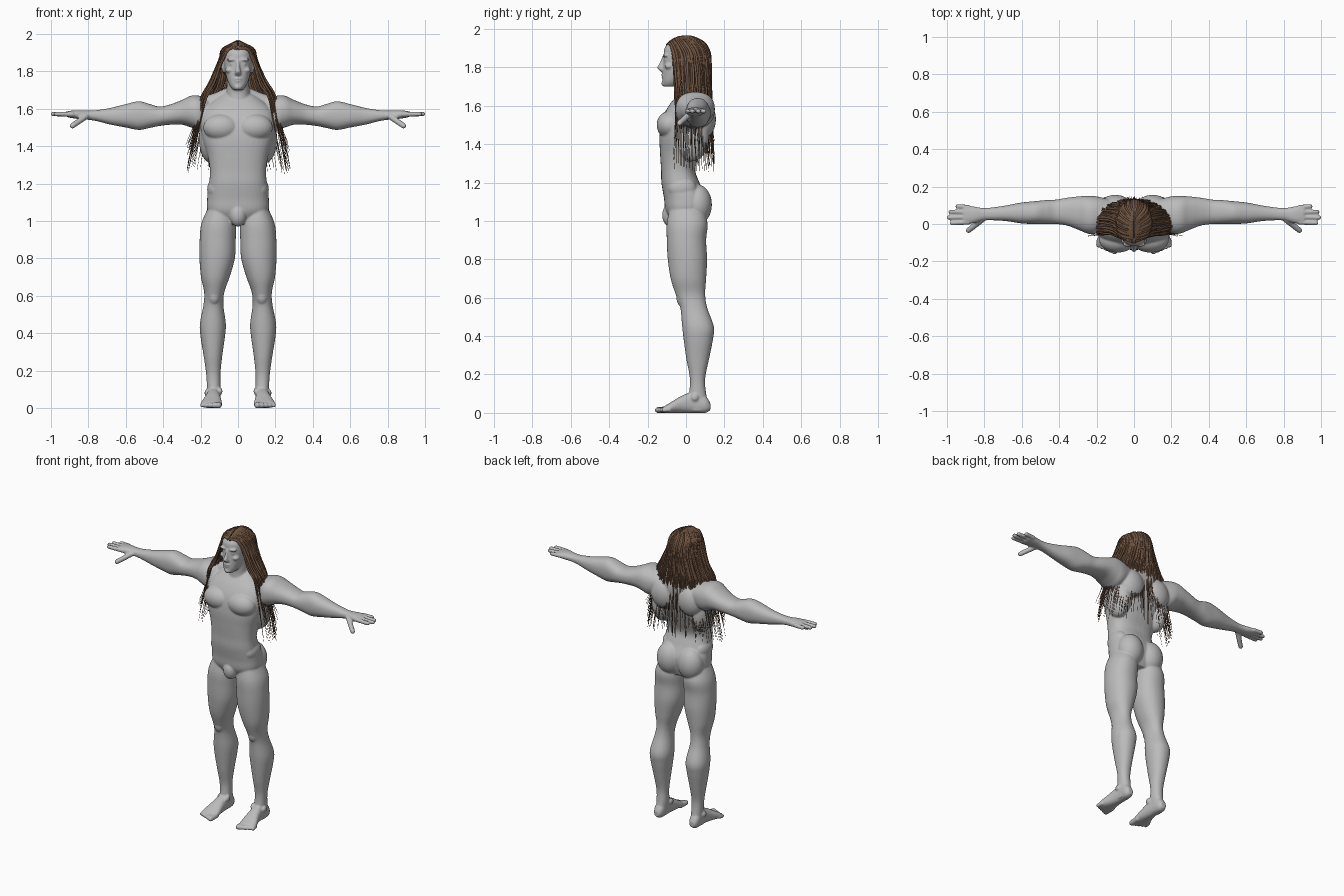
import bpy
import bmesh
import math
import random
from mathutils import Vector, Matrix

random.seed(4)
if "Cube" in bpy.data.objects:
    bpy.data.objects.remove(bpy.data.objects["Cube"])


def material(name, color):
    mat = bpy.data.materials.new(name)
    mat.use_nodes = True
    mat.diffuse_color = (*color, 1)
    mat.node_tree.nodes["Principled BSDF"].inputs["Base Color"].default_value = (*color, 1)
    return mat


def make_object(name, bm, mat):
    bmesh.ops.recalc_face_normals(bm, faces=bm.faces)
    for face in bm.faces:
        face.smooth = True
    mesh = bpy.data.meshes.new(name)
    bm.to_mesh(mesh)
    bm.free()
    mesh.materials.append(mat)
    obj = bpy.data.objects.new(name, mesh)
    bpy.context.scene.collection.objects.link(obj)
    return obj


def smooth_rows(rows, steps):
    """Catmull-Rom interpolation of equally long rows of values."""
    last = len(rows) - 1
    result = []
    for i in range(last):
        a, b, c, d = (rows[min(max(i + k, 0), last)] for k in (-1, 0, 1, 2))
        for step in range(steps):
            t = step / steps
            result.append([q + t * ((r - p) / 2 + t * ((p - 2.5 * q + 2 * r - s / 2)
                           + t * (1.5 * (q - r) + (s - p) / 2)))
                           for p, q, r, s in zip(a, b, c, d)])
    result.append(list(rows[last]))
    return result


def skin_rings(bm, rings):
    loops = [[bm.verts.new(point) for point in ring] for ring in rings]
    count = len(loops[0])
    for low, high in zip(loops, loops[1:]):
        for i in range(count):
            j = (i + 1) % count
            bm.faces.new((low[i], low[j], high[j], high[i]))
    bm.faces.new(loops[0])
    bm.faces.new(loops[-1])


def loft(bm, axis, rows, side=1, power=2.3, count=36):
    """Rows hold: place on axis, then low and high of both cross directions."""
    rings = []
    for t, a0, a1, b0, b1 in smooth_rows(rows, 6):
        ring = []
        for i in range(count):
            angle = math.tau * i / count
            c, s = math.cos(angle), math.sin(angle)
            a = (a0 + a1) / 2 + (a1 - a0) / 2 * math.copysign(abs(c) ** (2 / power), c)
            b = (b0 + b1) / 2 + (b1 - b0) / 2 * math.copysign(abs(s) ** (2 / power), s)
            x, y, z = {"x": (t, a, b), "y": (a, t, b), "z": (a, b, t)}[axis]
            ring.append((x * side, y, z))
        rings.append(ring)
    skin_rings(bm, rings)


def centred(rows):
    return [(z, -half, half, front, back) for z, half, front, back in rows]


def blob(bm, centre, radii, side=1):
    x, y, z = centre
    place = Matrix.Translation((x * side, y, z)) @ Matrix.Diagonal((*radii, 1))
    bmesh.ops.create_uvsphere(bm, u_segments=28, v_segments=18, radius=1, matrix=place)


def tube(bm, points, radii, count=6):
    points = [Vector(p) for p in points]
    across = (points[1] - points[0]).orthogonal()
    rings = []
    for i, point in enumerate(points):
        along = (points[min(i + 1, len(points) - 1)] - points[max(i - 1, 0)]).normalized()
        across = (across - along * across.dot(along)).normalized()
        other = along.cross(across)
        angles = [math.tau * k / count for k in range(count)]
        rings.append([point + radii[i] * (across * math.cos(w) + other * math.sin(w))
                      for w in angles])
    skin_rings(bm, rings)


def finger(bm, start, end, radius, side):
    a, b = (Vector((p[0] * side, p[1], p[2])) for p in (start, end))
    along = (b - a).normalized() * radius
    tube(bm, (a, b - along, b - along / 3, b),
         (radius * 1.1, radius, radius * .8, radius * .3), 14)


skin = material("grey skin", (.5, .5, .5))
brown = material("brown hair", (.16, .088, .052))
dark = material("dark brown scalp", (.065, .036, .022))

# Torso, neck and head
body = bmesh.new()
loft(body, "z", centred([
    (.99, .1, -.07, .08), (1.05, .16, -.105, .1), (1.12, .165, -.115, .105),
    (1.2, .155, -.128, .07), (1.27, .15, -.13, .048), (1.35, .163, -.135, .075),
    (1.44, .19, -.138, .11), (1.53, .2, -.125, .13), (1.6, .18, -.09, .135),
    (1.66, .11, -.04, .12), (1.69, .06, -.01, .09)]), power=2.5)
loft(body, "z", centred([
    (1.6, .075, -.06, .11), (1.67, .064, -.052, .09), (1.73, .06, -.055, .075),
    (1.8, .06, -.06, .07)]))
loft(body, "z", centred([
    (1.7, .025, -.116, -.05), (1.725, .045, -.122, -.01), (1.77, .062, -.121, .04),
    (1.82, .073, -.118, .08), (1.86, .077, -.116, .09), (1.9, .073, -.112, .09),
    (1.93, .055, -.085, .07), (1.95, .025, -.04, .03)]))

# Face: nose, lips and chin
loft(body, "z", centred([
    (1.775, .01, -.128, -.1), (1.788, .018, -.142, -.1), (1.8, .015, -.15, -.1),
    (1.83, .009, -.134, -.1), (1.86, .009, -.122, -.1)]))
blob(body, (0, -.116, 1.761), (.024, .014, .006))
blob(body, (0, -.114, 1.748), (.021, .014, .007))
blob(body, (0, -.112, 1.716), (.022, .016, .016))
blob(body, (0, -.082, 1.03), (.045, .042, .06))

for side in (1, -1):
    # Brow, eye, cheek and ear
    blob(body, (.034, -.106, 1.862), (.028, .017, .008), side)
    blob(body, (.032, -.101, 1.84), (.014, .014, .008), side)
    blob(body, (.046, -.088, 1.806), (.022, .024, .016), side)
    blob(body, (.078, -.005, 1.825), (.01, .022, .034), side)

    # Chest, back, waist and seat muscles
    blob(body, (.088, -.085, 1.5), (.098, .068, .072), side)
    blob(body, (.1, .09, 1.53), (.09, .066, .1), side)
    blob(body, (.145, .03, 1.44), (.064, .09, .13), side)
    blob(body, (.12, -.02, 1.17), (.045, .075, .06), side)
    blob(body, (.078, .058, 1.085), (.085, .077, .105), side)
    tube(body, [(side * x, .05, z) for x, z in ((.01, 1.68), (.1, 1.645), (.21, 1.615))],
         (.05, .046, .04), 20)

    # Arm from shoulder to palm
    loft(body, "x", [
        (.13, 0, .13, 1.52, 1.64), (.2, -.05, .148, 1.485, 1.668),
        (.25, -.05, .15, 1.5, 1.67), (.3, -.03, .147, 1.515, 1.647),
        (.36, -.008, .14, 1.515, 1.624), (.42, 0, .13, 1.508, 1.612),
        (.47, 0, .128, 1.498, 1.625), (.53, 0, .122, 1.487, 1.64),
        (.6, .003, .115, 1.5, 1.625), (.68, .015, .1, 1.515, 1.605),
        (.76, .02, .088, 1.535, 1.592), (.81, .018, .086, 1.542, 1.59),
        (.86, .004, .094, 1.546, 1.592), (.91, 0, .1, 1.554, 1.588)], side)

    # Fingers and thumb
    for base, tip, reach in ((.01, .004, .985), (.037, .034, 1.002),
                             (.063, .065, .992), (.089, .095, .955)):
        finger(body, (.88, base, 1.571), (reach, tip, 1.572), .0125, side)
    finger(body, (.81, .025, 1.562), (.895, -.042, 1.502), .015, side)

    # Leg
    loft(body, "z", [
        (1.08, .04, .155, -.08, .08), (.99, .012, .195, -.1, .112),
        (.9, .012, .205, -.1, .105), (.8, .017, .206, -.095, .11),
        (.7, .045, .198, -.08, .105), (.62, .073, .181, -.055, .1),
        (.55, .078, .185, -.03, .11), (.45, .065, .204, -.02, .145),
        (.38, .07, .2, -.012, .14), (.28, .084, .184, .002, .12),
        (.18, .094, .17, .02, .1), (.1, .094, .166, .015, .105),
        (.04, .1, .165, 0, .118), (.01, .105, .16, 0, .115)], side, 2.15)
    blob(body, (.128, -.015, .6), (.034, .035, .05), side)
    blob(body, (.095, .025, .09), (.012, .02, .02), side)
    blob(body, (.167, .045, .08), (.012, .02, .02), side)

    # Foot and toes
    loft(body, "y", [
        (.127, .115, .15, .015, .05), (.1, .1, .165, 0, .09), (.04, .096, .166, 0, .11),
        (-.02, .092, .176, 0, .09), (-.08, .086, .196, 0, .055),
        (-.115, .088, .2, 0, .034)], side)
    for i in range(5):
        finger(body, (.103 + i * .021, -.08, .018), (.104 + i * .0225, -.162 + i * .009, .014),
               .0165 - i * .0012, side)

body_object = make_object("body", body, skin)
remesh = body_object.modifiers.new("merge", "REMESH")
remesh.mode = "VOXEL"
remesh.voxel_size = .0055
remesh.use_smooth_shade = True
relax = body_object.modifiers.new("relax", "SMOOTH")
relax.factor = .5
relax.iterations = 4

# Scalp under the hair, cut along a slanted hairline
scalp = bmesh.new()
blob(scalp, (0, 0, 1.85), (.094, .119, .109))
bmesh.ops.bisect_plane(scalp, geom=scalp.verts[:] + scalp.edges[:] + scalp.faces[:],
                       plane_co=(0, 0, 1.8), plane_no=(0, 1.25, 1), clear_inner=True)
make_object("hair_scalp", scalp, dark)

# Long locks falling from a centre parting
locks = bmesh.new()
LOCKS = 72
for side in (1, -1):
    for i in range(LOCKS):
        t = i / (LOCKS - 1)
        layer = random.uniform(.95, 1.02)
        low_turn = -.45 + t * 2.02
        high_turn = -1 + t * 2.57
        root = -.1 + .165 * t
        path = [(side * .003, root, 1.85 + .113 * math.sqrt(1 - (root / .125) ** 2), .005)]
        for lift, turn in ((.65, high_turn), (.08, (low_turn * 3 + high_turn) / 4)):
            path.append((side * .1 * layer * math.cos(lift) * math.cos(turn),
                         .125 * layer * math.cos(lift) * math.sin(turn),
                         1.85 + .115 * layer * math.sin(lift), .0065))
        # Hanging part: sideways reach, depth, height and thickness
        spread = random.uniform(-.012, .012)
        end = random.uniform(1.25, 1.42)
        for reach, depth, z, radius in ((.142, .125, 1.74, .0065), (.19, .128, 1.66, .0055),
                                        (.22, .135, 1.53, .0022), (.27, .145, end, .0008)):
            path.append((side * (reach * math.cos(low_turn) + spread),
                         depth * math.sin(low_turn) + random.uniform(-.006, .006),
                         z + random.uniform(-.01, .01), radius))
        samples = smooth_rows(path, 4)
        tube(locks, [p[:3] for p in samples], [max(p[3], .0008) for p in samples], 6)
make_object("hair_locks", locks, brown)
